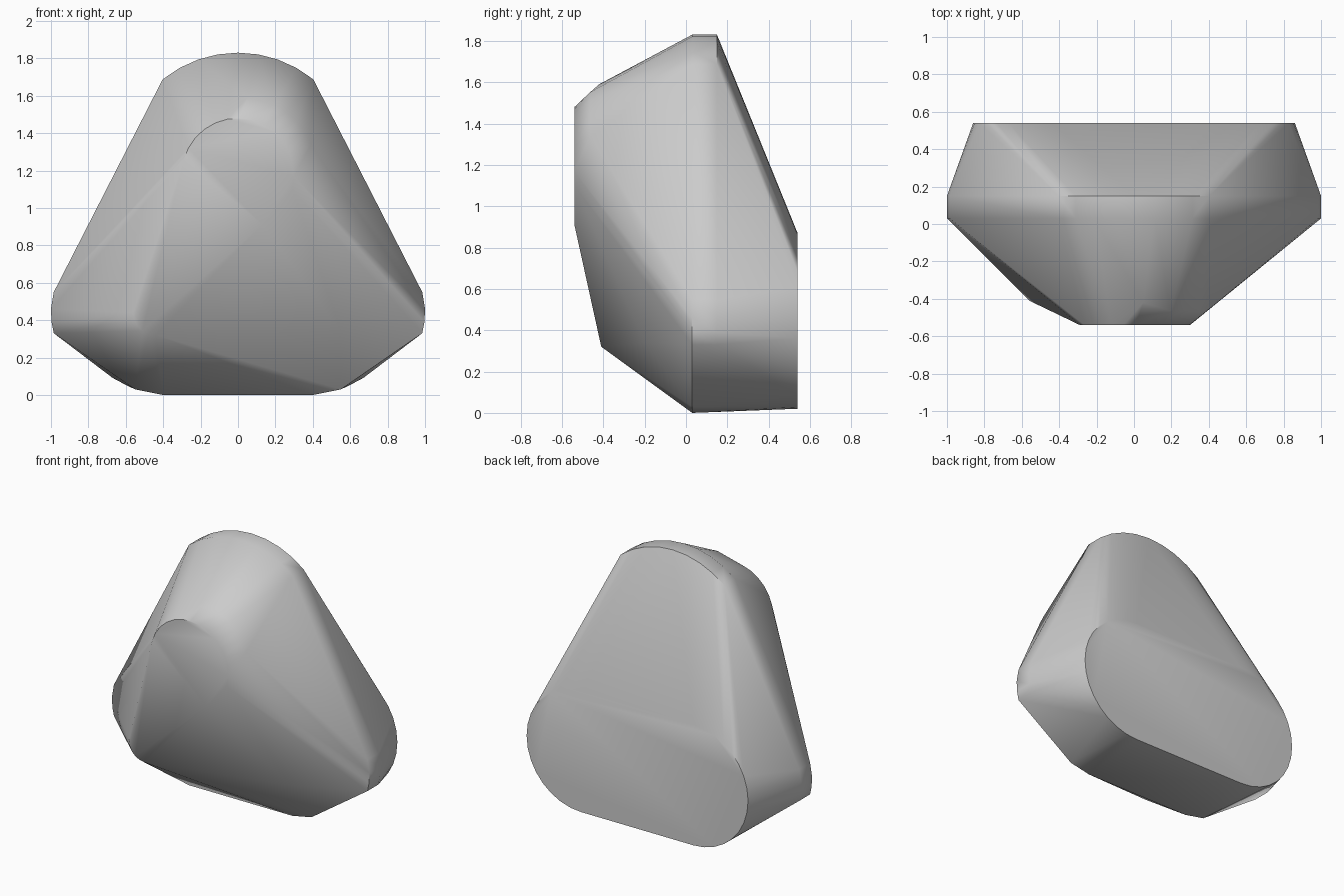
import bpy, bmesh
from math import sin, cos, radians

cube = bpy.data.objects.get("Cube")
if cube:
    bpy.data.objects.remove(cube, do_unlink=True)


def arc(cx, cz, r, a0, a1, steps, y):
    """Points on an arc in the XZ plane at depth y, angles in degrees."""
    pts = []
    for i in range(steps + 1):
        a = radians(a0 + (a1 - a0) * i / steps)
        pts.append((cx + r * cos(a), y, cz + r * sin(a)))
    return pts


points = []

# Rear face: rounded stadium
points += arc(0.435, 0.445, 0.425, -90, 90, 16, 0.54)
points += arc(-0.435, 0.445, 0.425, 90, 270, 16, 0.54)

# Middle band: domed top and rounded side corners
for y in (0.03, 0.15):
    points += arc(0, 1.19, 0.64, 51, 129, 8, y)
    for s in (-1, 1):
        points += [(s * x, y, z) for x, z in
                   ((0.985, 0.33), (0.997, 0.39), (1.0, 0.46), (0.985, 0.55))]

# Underside edge
for s in (-1, 1):
    points += [(s * 0.4, 0.03, 0.0), (s * 0.55, 0.03, 0.03)]

# Front nose: flat rounded cap running to a lower tip
points += arc(0, 1.18, 0.3, -15, 165, 14, -0.54)
points.append((0.13, -0.54, 0.91))

# Shoulder around the upper nose on the left side
points += arc(0, 1.18, 0.42, 22, 62, 4, -0.465)
points.append((0.05, -0.42, 1.59))

# Lower front corner on the right side and its smaller counterpart
points += arc(-0.44, 0.44, 0.12, 180, 270, 5, -0.41)
points.append((0.55, -0.2, 0.34))

# Wrap the sections into one solid body
bm = bmesh.new()
for p in points:
    bm.verts.new(p)
bmesh.ops.remove_doubles(bm, verts=bm.verts, dist=0.002)
hull = bmesh.ops.convex_hull(bm, input=bm.verts)
loose = [v for v in bm.verts if not v.link_faces]
bmesh.ops.delete(bm, geom=loose, context='VERTS')
bmesh.ops.dissolve_limit(bm, angle_limit=radians(0.5),
                         verts=bm.verts, edges=bm.edges)
bmesh.ops.recalc_face_normals(bm, faces=bm.faces)

mesh = bpy.data.meshes.new("rounded_body")
bm.to_mesh(mesh)
bm.free()
body = bpy.data.objects.new("rounded_body", mesh)
bpy.context.collection.objects.link(body)

# Plain grey surface
grey = bpy.data.materials.new("plain_grey")
grey.use_nodes = True
colour = (0.6, 0.6, 0.6, 1.0)
grey.diffuse_color = colour
grey.node_tree.nodes["Principled BSDF"].inputs["Base Color"].default_value = colour
mesh.materials.append(grey)

# Soft shading with crisp rims
bpy.ops.object.select_all(action='DESELECT')
body.select_set(True)
bpy.context.view_layer.objects.active = body
bpy.ops.object.shade_smooth_by_angle(angle=radians(45))
